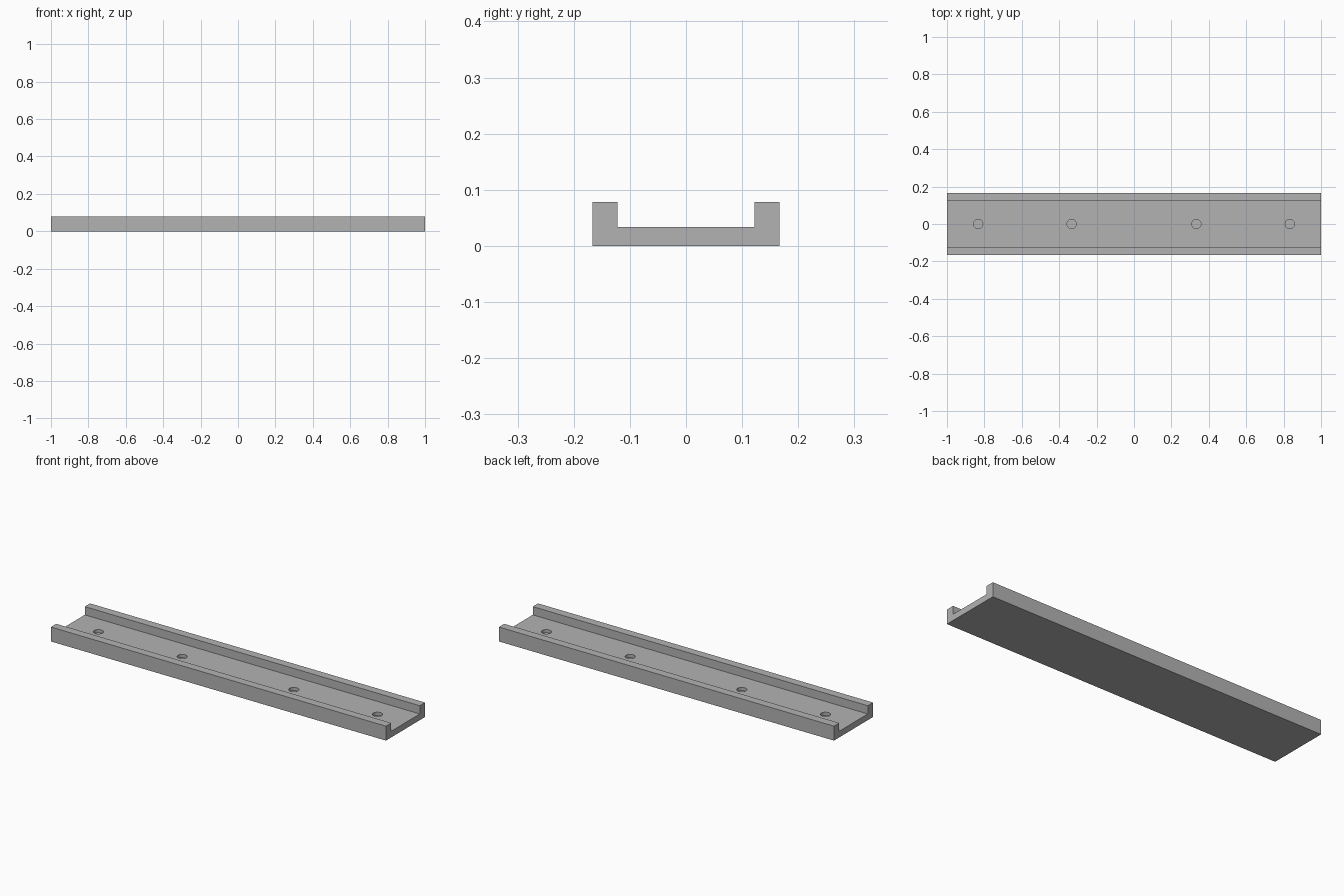
import bpy
import bmesh
from mathutils import Matrix, Vector

cube = bpy.data.objects.get("Cube")
if cube:
    bpy.data.objects.remove(cube, do_unlink=True)

HALF_LENGTH, HALF_WIDTH, HEIGHT = 1.0, 0.1667, 0.078
INNER, FLOOR = 0.1217, 0.0335
HOLE_RADIUS, HOLE_DEPTH = 0.025, 0.017

grey = bpy.data.materials.new("mid_grey")
grey.use_nodes = True
grey.diffuse_color = (0.45, 0.45, 0.45, 1)
grey.node_tree.nodes["Principled BSDF"].inputs["Base Color"].default_value = grey.diffuse_color


def make_object(name, bm):
    bmesh.ops.recalc_face_normals(bm, faces=bm.faces)
    mesh = bpy.data.meshes.new(name)
    bm.to_mesh(mesh)
    bm.free()
    mesh.materials.append(grey)
    obj = bpy.data.objects.new(name, mesh)
    bpy.context.collection.objects.link(obj)
    return obj


# Channel: U-shaped section extruded along its length
half = [(HALF_WIDTH, 0), (HALF_WIDTH, HEIGHT), (INNER, HEIGHT), (INNER, FLOOR)]
section = half + [(-y, z) for y, z in reversed(half)]
bm = bmesh.new()
end = bm.faces.new([bm.verts.new((-HALF_LENGTH, y, z)) for y, z in section])
result = bmesh.ops.extrude_face_region(bm, geom=[end], use_keep_orig=True)
moved = [g for g in result["geom"] if isinstance(g, bmesh.types.BMVert)]
bmesh.ops.translate(bm, verts=moved, vec=Vector((2 * HALF_LENGTH, 0, 0)))
channel = make_object("channel_rail", bm)

# Blind round recesses in the channel floor
bm = bmesh.new()
for x in (-5 / 6, -1 / 3, 1 / 3, 5 / 6):
    bmesh.ops.create_cone(bm, cap_ends=True, segments=48, radius1=HOLE_RADIUS,
                          radius2=HOLE_RADIUS, depth=2 * HOLE_DEPTH,
                          matrix=Matrix.Translation((x, 0, FLOOR)))
cutter = make_object("recess_cutter", bm)
cutter.hide_render = True

cut = channel.modifiers.new("recesses", 'BOOLEAN')
cut.operation = 'DIFFERENCE'
cut.solver = 'EXACT'
cut.object = cutter

# Apply the cut, drop the cutter and smooth only the round walls
bpy.ops.object.select_all(action='DESELECT')
channel.select_set(True)
bpy.context.view_layer.objects.active = channel
bpy.ops.object.modifier_apply(modifier=cut.name)
bpy.data.objects.remove(cutter, do_unlink=True)
bpy.ops.object.shade_smooth_by_angle()
